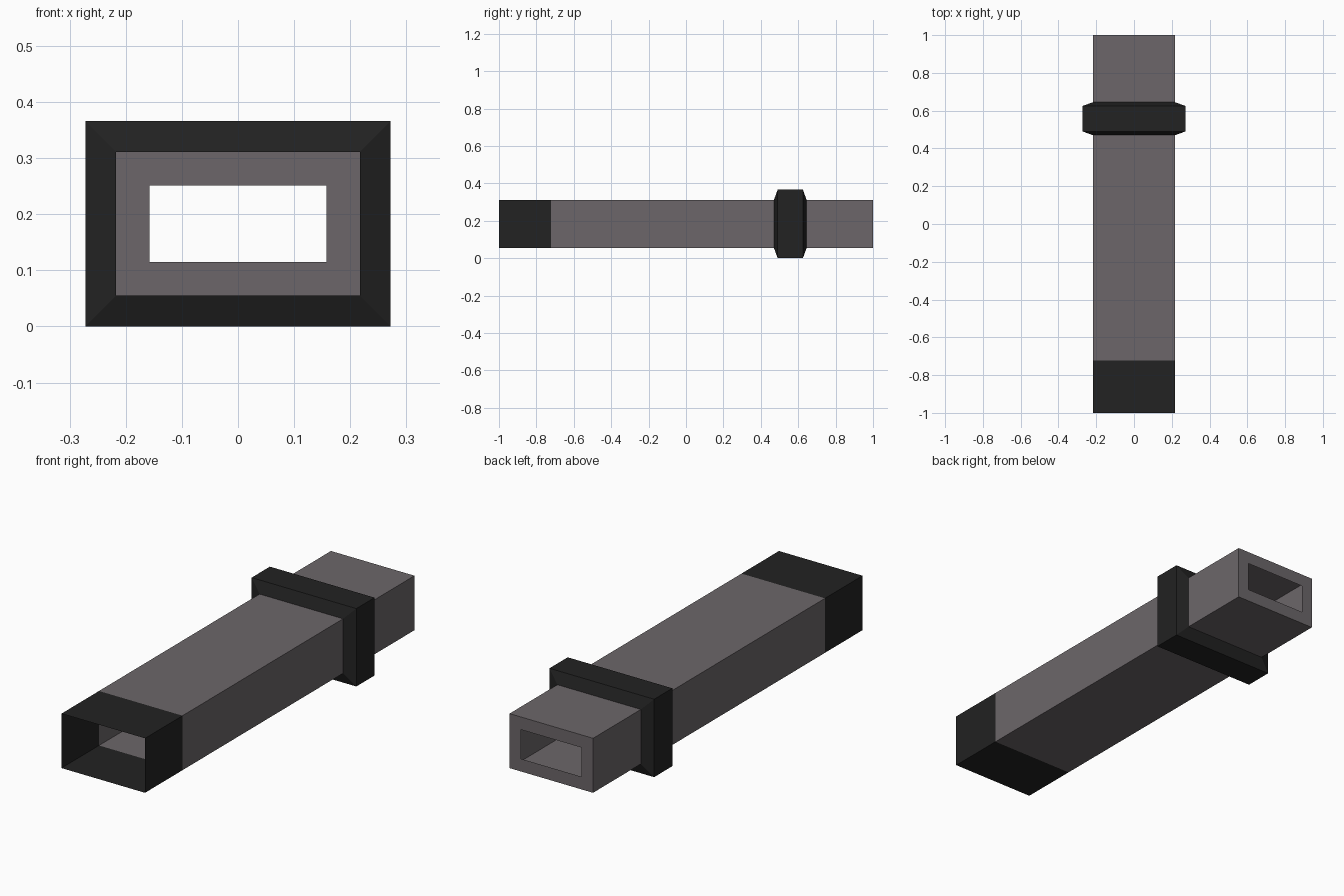
import bpy

old = bpy.data.objects.get("Cube")
if old:
    bpy.data.objects.remove(old, do_unlink=True)

MID_Z = 0.183


def material(name, color):
    mat = bpy.data.materials.new(name)
    mat.use_nodes = True
    mat.diffuse_color = color
    mat.node_tree.nodes["Principled BSDF"].inputs["Base Color"].default_value = color
    return mat


def loft(name, rings, mats):
    """Join rectangular rings (y, half width, half height) along y."""
    corners = [(-1, -1), (1, -1), (1, 1), (-1, 1)]
    verts = [(sx * w, y, MID_Z + sz * h) for y, w, h in rings for sx, sz in corners]
    faces = []
    for r in range(len(rings) - 1):
        for i in range(4):
            a, b = r * 4 + i, r * 4 + (i + 1) % 4
            faces.append((a, a + 4, b + 4, b))
    mesh = bpy.data.meshes.new(name)
    mesh.from_pydata(verts, [], faces)
    for mat in mats:
        mesh.materials.append(mat)
    obj = bpy.data.objects.new(name, mesh)
    bpy.context.collection.objects.link(obj)
    return obj


grey = material("warm grey", (0.15, 0.134, 0.142, 1))
black = material("soft black", (0.016, 0.016, 0.016, 1))

# Thin hollow body: open front, back wall with a rectangular hole
W, H = 0.217, 0.128
TIP_Y = -0.722
body = loft("hollow_body",
            [(-1, W, H), (TIP_Y, W, H), (1, W, H), (1, 0.158, 0.0685)],
            [grey, black])

# Dark front tip
for face in body.data.polygons:
    face.material_index = int(face.center.y < TIP_Y)

# Chamfered collar around the body
CW, CH = 0.272, 0.183
loft("collar",
     [(0.47, W, H), (0.49, CW, CH), (0.625, CW, CH), (0.645, W, H)],
     [black])
